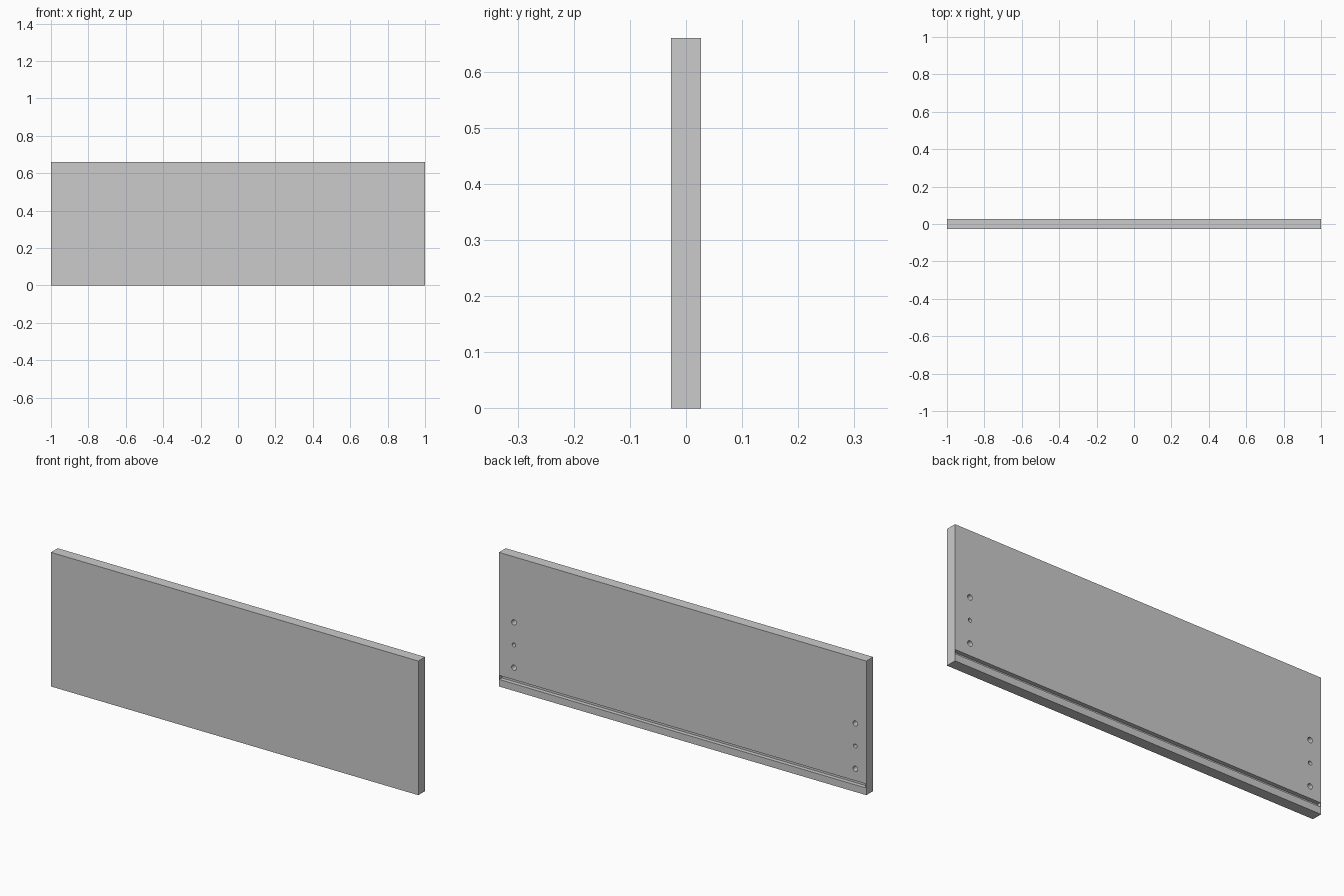
import bpy
from math import pi

if "Cube" in bpy.data.objects:
    bpy.data.objects.remove(bpy.data.objects["Cube"])

LENGTH, THICK, HEIGHT = 2.0, 0.053, 0.66
BACK = THICK / 2


def box(name, size, loc):
    bpy.ops.mesh.primitive_cube_add(size=1, location=loc)
    ob = bpy.context.object
    ob.name = name
    ob.scale = size
    bpy.ops.object.transform_apply(location=False, rotation=False, scale=True)
    return ob


def cut(target, cutter):
    mod = target.modifiers.new(cutter.name, 'BOOLEAN')
    mod.operation, mod.solver, mod.object = 'DIFFERENCE', 'EXACT', cutter
    bpy.context.view_layer.objects.active = target
    bpy.ops.object.modifier_apply(modifier=mod.name)
    bpy.data.objects.remove(cutter, do_unlink=True)


# drawer front panel
panel = box("drawer_front", (LENGTH, THICK, HEIGHT), (0, 0, HEIGHT / 2))

# groove for the drawer bottom, stopped just short of both ends
cut(panel, box("groove", (LENGTH - 0.006, 0.04, 0.02), (0, BACK, 0.045)))

# blind dowel and screw holes on the back
for x in (-0.94, 0.918):
    for z, radius in ((0.114, 0.013), (0.226, 0.0095), (0.337, 0.013)):
        bpy.ops.mesh.primitive_cylinder_add(vertices=24, radius=radius, depth=0.07,
                                            location=(x, BACK, z), rotation=(pi / 2, 0, 0))
        hole = bpy.context.object
        hole.name = "hole"
        cut(panel, hole)

# smooth hole walls, crisp panel edges
bpy.ops.object.select_all(action='DESELECT')
panel.select_set(True)
bpy.context.view_layer.objects.active = panel
bpy.ops.object.shade_smooth_by_angle()
